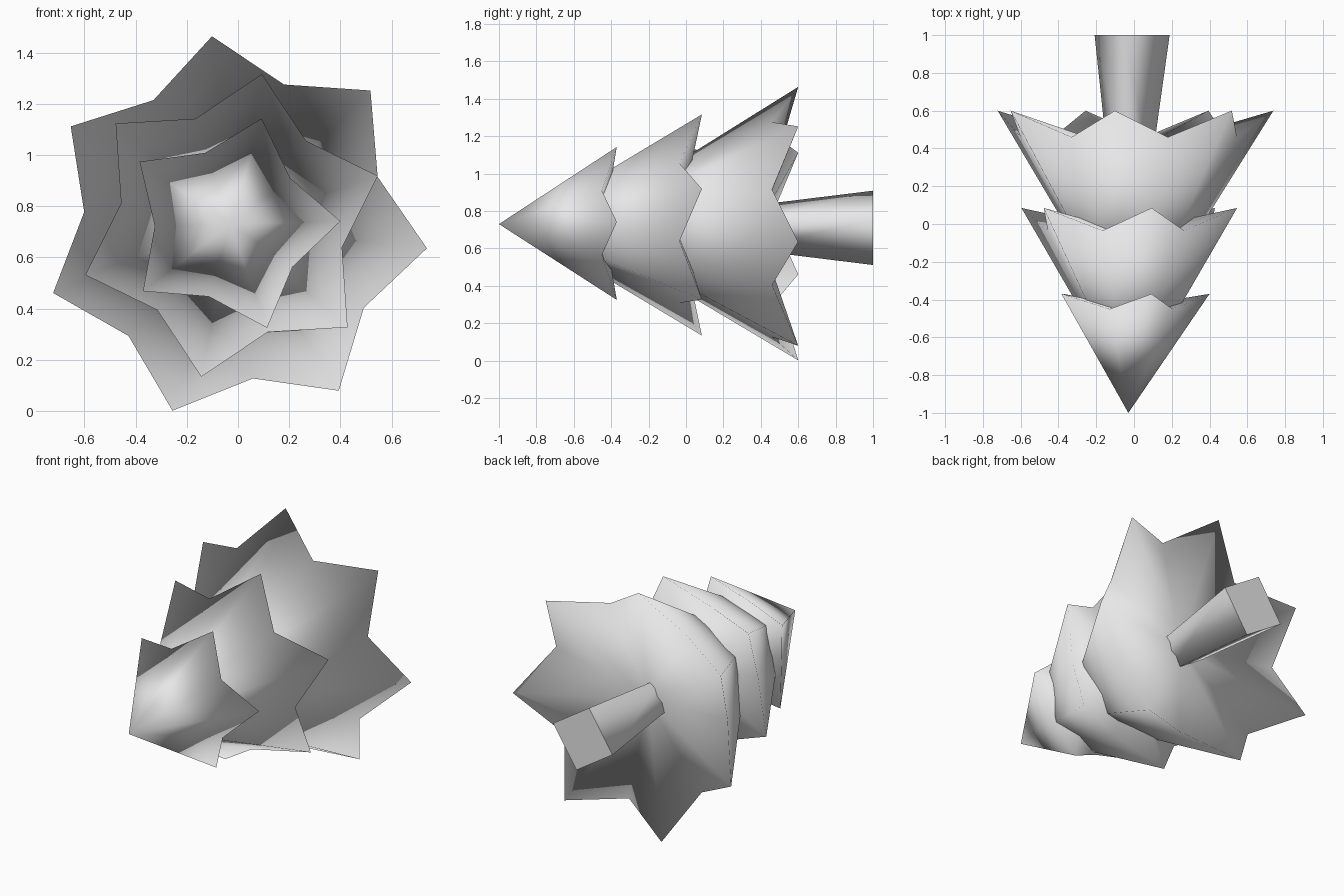
import bpy, bmesh, math

if "Cube" in bpy.data.objects:
    bpy.data.objects.remove(bpy.data.objects["Cube"], do_unlink=True)

grey = bpy.data.materials.new("light_grey")
grey.use_nodes = True
color = (0.8, 0.8, 0.8, 1)
grey.diffuse_color = color
grey.node_tree.nodes["Principled BSDF"].inputs["Base Color"].default_value = color


def finish(name, bm):
    bmesh.ops.recalc_face_normals(bm, faces=bm.faces)
    mesh = bpy.data.meshes.new(name)
    bm.to_mesh(mesh)
    bm.free()
    mesh.materials.append(grey)
    obj = bpy.data.objects.new(name, mesh)
    bpy.context.collection.objects.link(obj)


def ring_point(cx, cz, r, degrees, y):
    a = math.radians(degrees)
    return (cx + r * math.cos(a), y, cz + r * math.sin(a))


# Star-rimmed cone lying along y, closed by a shallow hollow underside
def foliage(name, points, start, center, apex_y, tip, valley, under_y):
    cx, cz = center
    bm = bmesh.new()
    apex = bm.verts.new((cx, apex_y, cz))
    under = bm.verts.new((cx, under_y, cz))
    rim = []
    for i in range(points * 2):
        r, y = valley if i % 2 else tip
        rim.append(bm.verts.new(ring_point(cx, cz, r, start + i * 180 / points, y)))
    for a, b in zip(rim, rim[1:] + rim[:1]):
        bm.faces.new((apex, a, b))
        bm.faces.new((under, b, a))
    for f in bm.faces:
        f.smooth = True
    finish(name, bm)


foliage("top_foliage", 5, 1.5, (-0.03, 0.73), -1, (0.43, -0.37), (0.295, -0.45), -0.44)
foliage("middle_foliage", 6, 18.7, (-0.025, 0.725), -0.9, (0.603, 0.085), (0.44, -0.035), -0.04)
foliage("bottom_foliage", 7, 45.4, (-0.012, 0.715), -0.6, (0.754, 0.6), (0.592, 0.46), 0.38)

# Four-sided trunk flaring toward its foot
bm = bmesh.new()
rings = []
for r, y, cx in ((0.115, 0.3, -0.022), (0.203, 1, -0.01)):
    rings.append([bm.verts.new(ring_point(cx, 0.71, r, 12 + 90 * i, y)) for i in range(4)])
inner, outer = rings
for i in range(4):
    j = (i + 1) % 4
    bm.faces.new((inner[i], inner[j], outer[j], outer[i])).smooth = True
for ring in rings:
    bm.faces.new(ring)
finish("trunk", bm)
